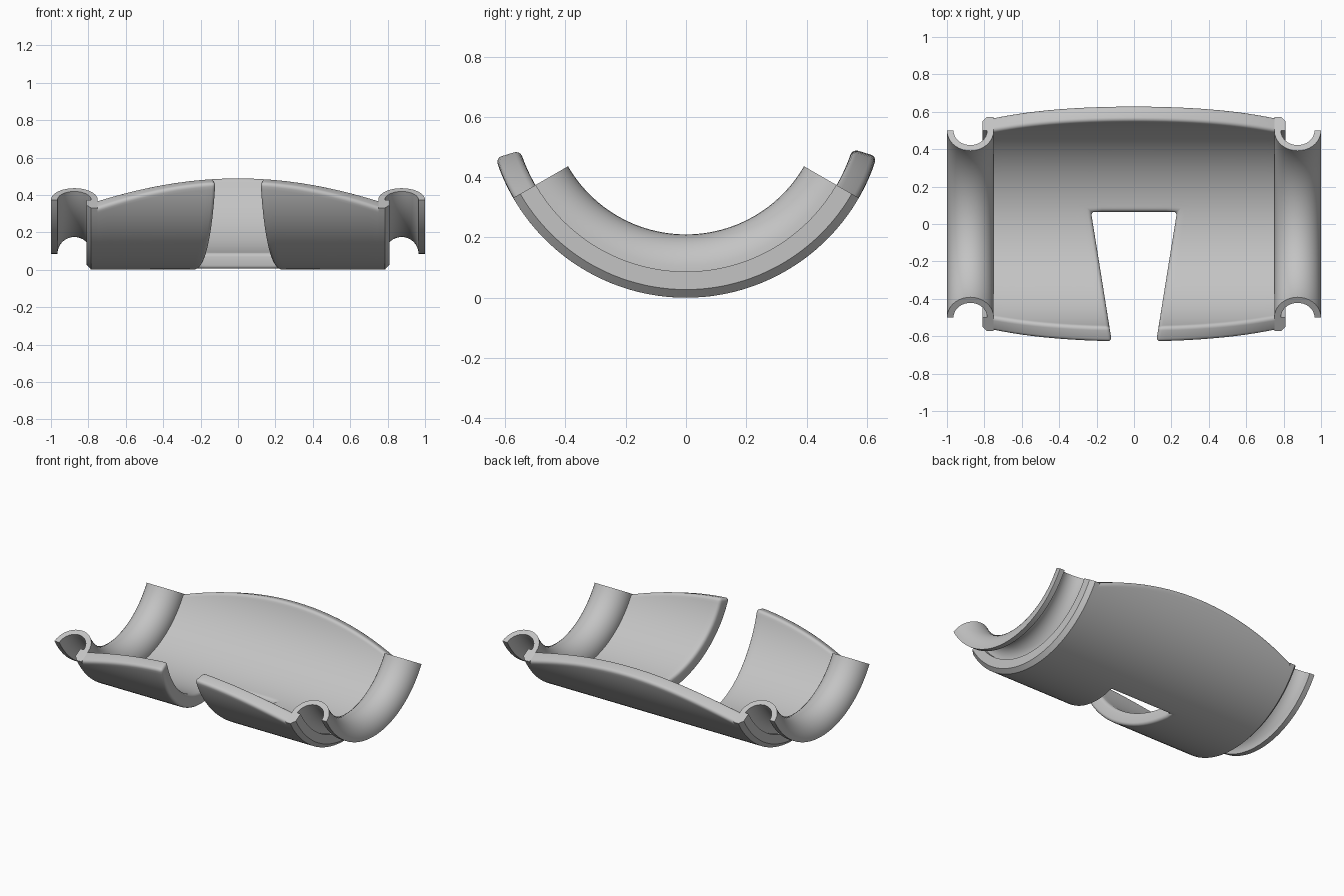
import bpy, bmesh
from math import sin, cos, asin, pi, radians

cube = bpy.data.objects.get("Cube")
if cube:
    bpy.data.objects.remove(cube)

AXIS_Z = 0.662            # height of the sweep axis, equal to the outer radius
R_OUT, R_IN = 0.662, 0.577
JOIN_X = 0.75             # where the shell meets the collars
SLIT_Y = 0.065            # closed end of the slot

mat = bpy.data.materials.new("plain grey")
mat.use_nodes = True
grey = (0.55, 0.55, 0.55, 1)
mat.diffuse_color = grey
mat.node_tree.nodes["Principled BSDF"].inputs["Base Color"].default_value = grey


def polar(x, r, a):
    return (x, r * sin(a), AXIS_Z - r * cos(a))


def finish(bm, name):
    bmesh.ops.recalc_face_normals(bm, faces=bm.faces[:])
    mesh = bpy.data.meshes.new(name)
    bm.to_mesh(mesh)
    bm.free()
    mesh.materials.append(mat)
    ob = bpy.data.objects.new(name, mesh)
    bpy.context.collection.objects.link(ob)
    bpy.ops.object.select_all(action='DESELECT')
    ob.select_set(True)
    bpy.context.view_layer.objects.active = ob
    bpy.ops.object.shade_smooth_by_angle(angle=radians(35))
    return ob


# Curved shell: an inner and outer grid, with the slot cells left out
FRONT, BACK, MID, SIDE = 24, 22, 4, 12
COLS = 2 * (MID + SIDE)


def rim_angle(x):
    return radians(73 - 13 * (x / JOIN_X) ** 2)


def shell_point(row, col, r):
    k = col - MID - SIDE
    a0 = asin(SLIT_Y / r)
    s = (row - BACK) / FRONT if row > BACK else 0
    # slot half width narrows towards the front rim
    y = r * sin(a0 + (-rim_angle(0.15) - a0) * s)
    w = 0.23 - 0.11 * (SLIT_Y - y) / 0.685
    n = abs(k)
    x = w * n / MID if n <= MID else w + (JOIN_X - w) * (n - MID) / SIDE
    x = x if k >= 0 else -x
    rim = rim_angle(x)
    if row > BACK:
        a = a0 + (-rim - a0) * s
    else:
        a = rim + (a0 - rim) * row / BACK
    return polar(x, r, a)


def solid(row, col):
    if not (0 <= row < BACK + FRONT and 0 <= col < COLS):
        return False
    return row < BACK or not SIDE <= col < SIDE + 2 * MID


bm = bmesh.new()
cache = {}


def vert(row, col, r):
    key = (row, col, r)
    if key not in cache:
        cache[key] = bm.verts.new(shell_point(row, col, r))
    return cache[key]


for i in range(BACK + FRONT):
    for j in range(COLS):
        if not solid(i, j):
            continue
        ring = [(i, j), (i, j + 1), (i + 1, j + 1), (i + 1, j)]
        bm.faces.new([vert(*p, R_OUT) for p in ring])
        bm.faces.new([vert(*p, R_IN) for p in reversed(ring)])
        for n, (di, dj) in enumerate([(-1, 0), (0, 1), (1, 0), (0, -1)]):
            # walls on rims and slot; ends stay open inside the collars
            if not solid(i + di, j + dj) and 0 <= j + dj < COLS:
                p, q = ring[n], ring[(n + 1) % 4]
                bm.faces.new([vert(*q, R_OUT), vert(*p, R_OUT),
                              vert(*p, R_IN), vert(*q, R_IN)])
bmesh.ops.recalc_face_normals(bm, faces=bm.faces[:])
sharp = [e for e in bm.edges
         if len(e.link_faces) == 2 and e.calc_face_angle() > radians(45)]
bmesh.ops.bevel(bm, geom=sharp, offset=0.02, segments=4, profile=0.5,
                affect='EDGES', clamp_overlap=True)
finish(bm, "curved_shell")


# Collars: a half-round channel with a chamfered lip, swept round the axis
def collar_section():
    mid, big, small, n = 0.875, 0.125, 0.09, 18
    arc = [(mid + big * cos(pi * t / n), R_IN - big * sin(pi * t / n))
           for t in range(n + 1)]
    lip = [(JOIN_X, R_OUT), (0.785, R_OUT), (0.81, 0.635), (0.81, R_IN)]
    inner = [(mid - small * cos(pi * t / n), R_IN - small * sin(pi * t / n))
             for t in range(n + 1)]
    return arc + lip + inner


def collar(name, side):
    bm = bmesh.new()
    steps, half = 48, radians(60)
    section = collar_section()
    rings = [[bm.verts.new(polar(side * x, r, half * (2 * t / steps - 1)))
              for x, r in section] for t in range(steps + 1)]
    m = len(section)
    for a, b in zip(rings, rings[1:]):
        for k in range(m):
            bm.faces.new([a[k], a[(k + 1) % m], b[(k + 1) % m], b[k]])
    bm.faces.new(rings[0])
    bm.faces.new(rings[-1])
    finish(bm, name)


collar("left_collar", 1)
collar("right_collar", -1)
